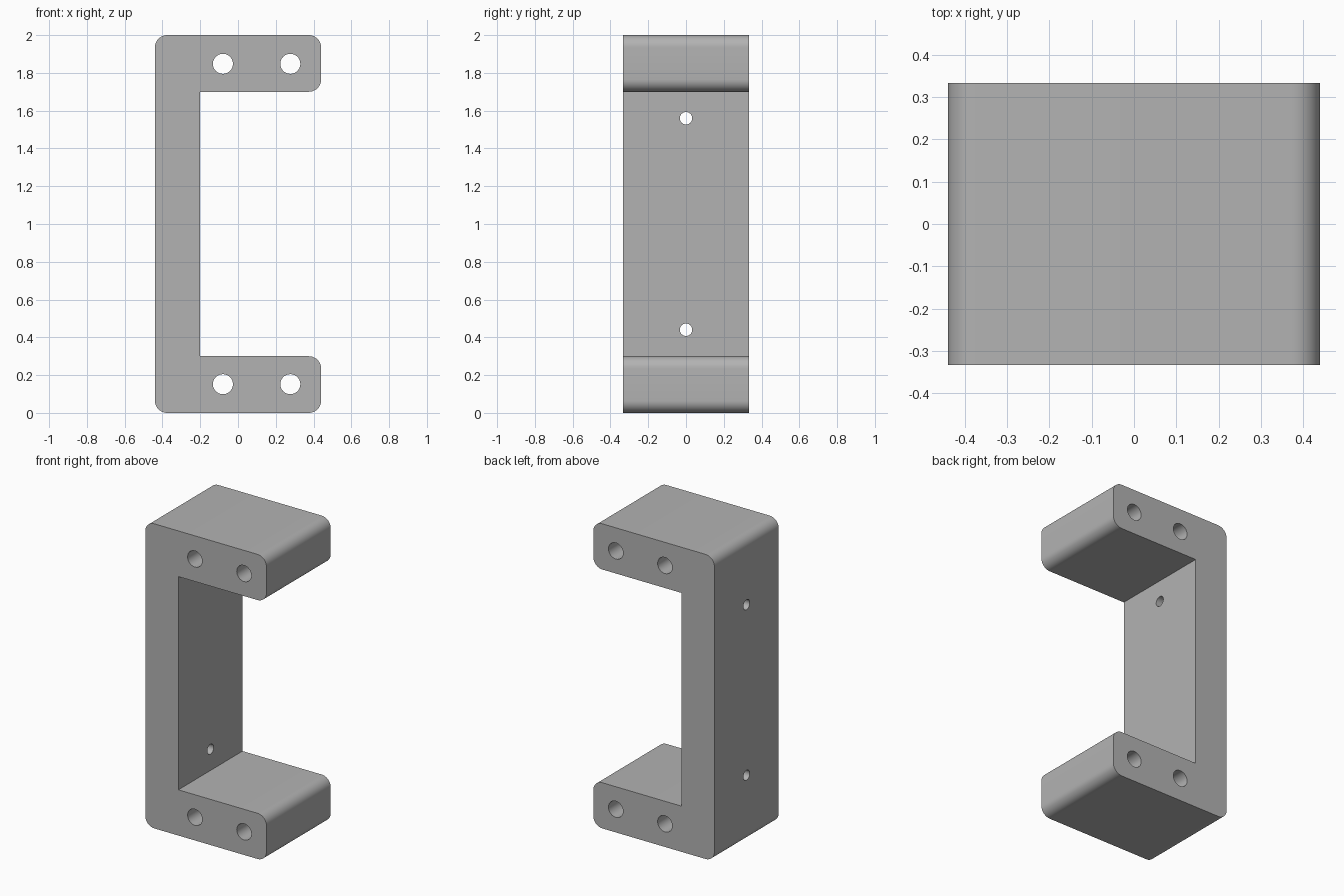
import bpy
import bmesh
import math
from mathutils import Matrix

cube = bpy.data.objects.get("Cube")
if cube:
    bpy.data.objects.remove(cube, do_unlink=True)

HALF_W, HALF_D, HEIGHT = 0.44, 0.333, 2.0
ARM, WALL_X, RADIUS = 0.3, -0.2, 0.065

grey = bpy.data.materials.new("plain grey")
grey.use_nodes = True
colour = (0.45, 0.45, 0.45, 1)
grey.diffuse_color = colour
grey.node_tree.nodes["Principled BSDF"].inputs["Base Color"].default_value = colour


def new_object(name, bm):
    bmesh.ops.recalc_face_normals(bm, faces=bm.faces)
    mesh = bpy.data.meshes.new(name)
    bm.to_mesh(mesh)
    bm.free()
    mesh.materials.append(grey)
    obj = bpy.data.objects.new(name, mesh)
    bpy.context.collection.objects.link(obj)
    return obj


def rounded_corner(x, z, sx, sz, steps=10):
    """Arc around a convex corner, counter-clockwise."""
    start = math.atan2(sz, sx) - math.pi / 4
    cx, cz = x - sx * RADIUS, z - sz * RADIUS
    angles = [start + math.pi / 2 * i / steps for i in range(steps + 1)]
    return [(cx + RADIUS * math.cos(a), cz + RADIUS * math.sin(a)) for a in angles]


# C-shaped bracket: profile extruded through its depth
profile = (
    rounded_corner(-HALF_W, 0, -1, -1)
    + rounded_corner(HALF_W, 0, 1, -1)
    + rounded_corner(HALF_W, ARM, 1, 1)
    + [(WALL_X, ARM), (WALL_X, HEIGHT - ARM)]
    + rounded_corner(HALF_W, HEIGHT - ARM, 1, -1)
    + rounded_corner(HALF_W, HEIGHT, 1, 1)
    + rounded_corner(-HALF_W, HEIGHT, -1, 1)
)
bm = bmesh.new()
face = bm.faces.new([bm.verts.new((x, -HALF_D, z)) for x, z in profile])
side = bmesh.ops.extrude_face_region(bm, geom=[face], use_keep_orig=True)
moved = [v for v in side["geom"] if isinstance(v, bmesh.types.BMVert)]
bmesh.ops.translate(bm, verts=moved, vec=(0, 2 * HALF_D, 0))
bracket = new_object("bracket", bm)

# Drill cutters: two holes through each arm, two through the wall
bm = bmesh.new()


def drill(location, radius, length, axis):
    matrix = Matrix.Translation(location) @ Matrix.Rotation(math.pi / 2, 4, axis)
    bmesh.ops.create_cone(bm, cap_ends=True, segments=40, radius1=radius,
                          radius2=radius, depth=length, matrix=matrix)


for z in (0.152, HEIGHT - 0.152):
    for x in (-0.08, 0.277):
        drill((x, 0, z), 0.053, 1, "X")
for z in (0.44, HEIGHT - 0.44):
    drill((-0.32, 0, z), 0.033, 0.5, "Y")
cutter = new_object("hole_cutter", bm)
cutter.hide_render = True

cut = bracket.modifiers.new("holes", "BOOLEAN")
cut.operation = "DIFFERENCE"
cut.solver = "EXACT"
cut.object = cutter

# Apply the cut, then shade the rounded parts smooth
bpy.ops.object.select_all(action="DESELECT")
bracket.select_set(True)
bpy.context.view_layer.objects.active = bracket
bpy.ops.object.modifier_apply(modifier=cut.name)
bpy.data.objects.remove(cutter, do_unlink=True)
bpy.ops.object.shade_smooth_by_angle(angle=math.radians(30))
